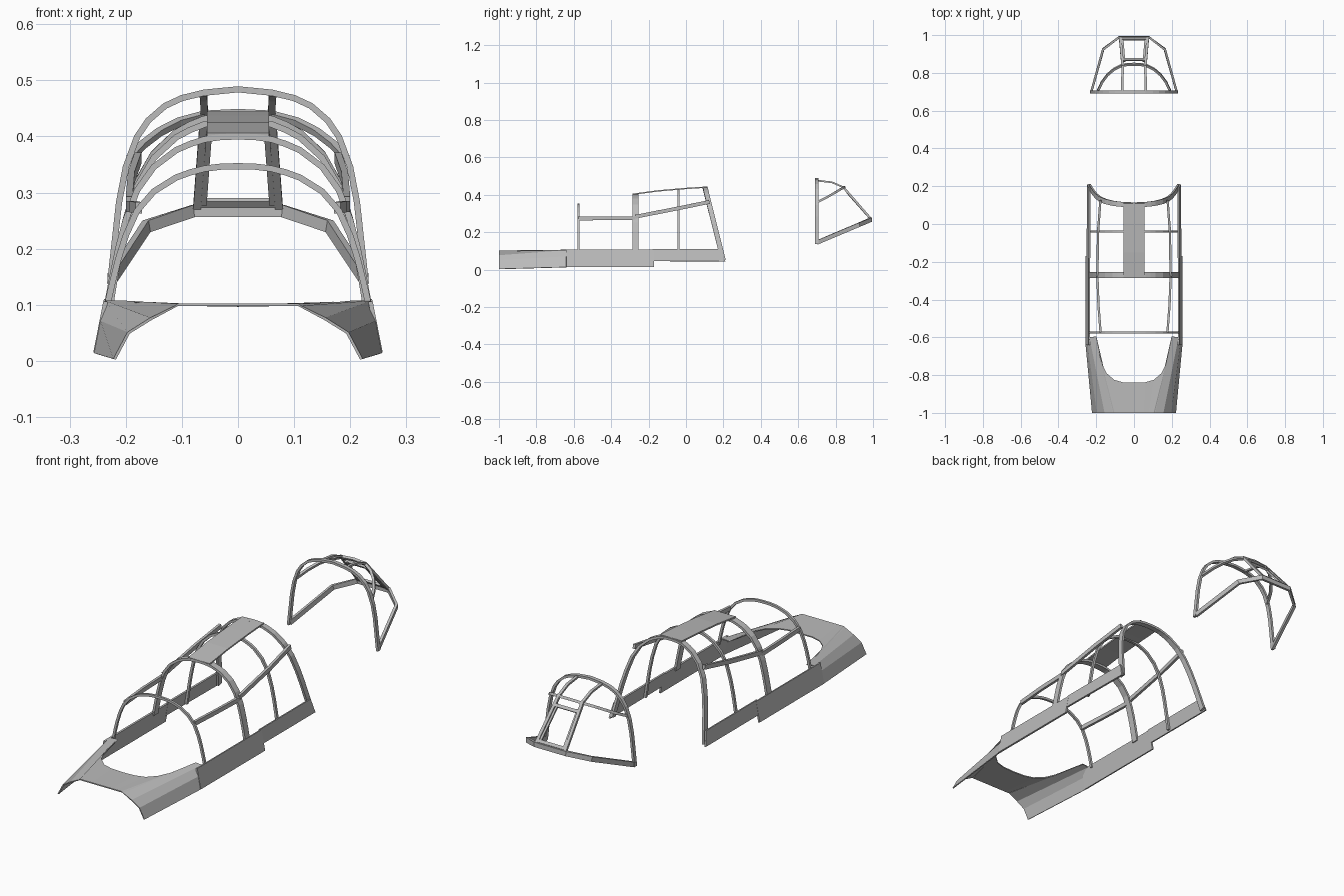
import bpy, bmesh
from mathutils import Vector

if "Cube" in bpy.data.objects:
    bpy.data.objects.remove(bpy.data.objects["Cube"])

grey = bpy.data.materials.new("frame_grey")
grey.use_nodes = True
colour = (0.5, 0.5, 0.5, 1)
grey.diffuse_color = colour
grey.node_tree.nodes["Principled BSDF"].inputs["Base Color"].default_value = colour

X, Y, Z = Vector((1, 0, 0)), Vector((0, 1, 0)), Vector((0, 0, 1))


def finish(name, bm):
    bmesh.ops.recalc_face_normals(bm, faces=bm.faces)
    mesh = bpy.data.meshes.new(name)
    bm.to_mesh(mesh)
    bm.free()
    mesh.materials.append(grey)
    ob = bpy.data.objects.new(name, mesh)
    bpy.context.collection.objects.link(ob)
    return ob


def flip(pts):
    return [(-x, y, z) for x, y, z in pts]


def bar(name, pts, width, thick, across):
    """Sweep a rectangle along a path; its width lies along 'across'."""
    bm = bmesh.new()
    pts = [Vector(p) for p in pts]
    rings = []
    for i, p in enumerate(pts):
        t = (pts[min(i + 1, len(pts) - 1)] - pts[max(i - 1, 0)]).normalized()
        w = (across - t * across.dot(t)).normalized()
        n = t.cross(w)
        rings.append([bm.verts.new(p + w * a * width / 2 + n * b * thick / 2)
                      for a, b in ((-1, -1), (1, -1), (1, 1), (-1, 1))])
    for r, s in zip(rings, rings[1:]):
        for k in range(4):
            bm.faces.new((r[k], r[(k + 1) % 4], s[(k + 1) % 4], s[k]))
    bm.faces.new(rings[0])
    bm.faces.new(rings[-1])
    return finish(name, bm)


def pair(name, pts, width, thick, across):
    bar("left_" + name, pts, width, thick, across)
    bar("right_" + name, flip(pts), width, thick, across)


def sheet(name, row_a, row_b, thick=0.005):
    """Thin plate lofted between two rows of points."""
    bm = bmesh.new()
    a = [bm.verts.new(p) for p in row_a]
    b = [bm.verts.new(p) for p in row_b]
    for i in range(len(a) - 1):
        bm.faces.new((a[i], a[i + 1], b[i + 1], b[i]))
    ob = finish(name, bm)
    mod = ob.modifiers.new("thickness", 'SOLIDIFY')
    mod.thickness = thick
    mod.offset = 0


# Half outline of a hoop: x, and height as a share of the rise
HOOP = [(0, 1), (.03, .997), (.06, .983), (.085, .957), (.11, .922), (.15, .825),
        (.18, .69), (.2, .52), (.213, .36), (.224, .19), (.235, 0)]
SCREEN_HOOP = [(0, 1), (.06, .983), (.1, .955), (.13, .915), (.16, .84), (.18, .755),
               (.2, .60), (.212, .42), (.228, 0)]


def hoop(name, y, base, top, width, thick=.011, lean=0, outline=HOOP):
    half = [(x, y + lean * (1 - h) * (top - base), base + h * (top - base))
            for x, h in outline]
    bar(name, flip(half)[:0:-1] + half, width, thick, Y)


# Canopy hoops
hoop("front_hoop", -.575, .09, .347, .011)
hoop("middle_hoop", -.27, .09, .400, .032)
hoop("thin_hoop", -.04, .05, .428, .012)
hoop("rear_hoop", .102, .05, .438, .026, lean=.25)

# Roof strip and side rails
bar("roof_strip", [(0, -.285, .403), (0, -.15, .421), (0, 0, .434), (0, .11, .441)],
    .11, .007, X)
pair("front_rail", [(.177, -.575, .273), (.188, -.43, .275), (.194, -.27, .275)],
     .02, .012, Z)
pair("rear_rail", [(.194, -.27, .283), (.19, -.04, .328), (.178, .125, .362)],
     .02, .012, Z)

# Sills
for side, m in (("left", 1), ("right", -1)):
    sheet(side + "_front_sill", [(m * .236, -.64, .106), (m * .236, -.17, .106)],
          [(m * .254, -.64, .014), (m * .254, -.17, .014)], .008)
    sheet(side + "_rear_sill", [(m * .235, -.18, .11), (m * .235, .19, .11)],
          [(m * .247, -.18, .046), (m * .245, .21, .044)], .008)

# Front deck with rounded cut-out and folded skirts
front = [(0, -1, .1), (.05, -1, .1), (.08, -1, .1), (.1, -1, .1), (.104, -1, .1),
         (.107, -1, .1), (.11, -1, .098), (.155, -1, .075), (.195, -1, .05),
         (.22, -1, .003)]
back = [(0, -.84, .099), (.06, -.838, .1), (.105, -.825, .1), (.145, -.79, .102),
        (.17, -.74, .103), (.185, -.68, .104), (.2, -.595, .105), (.235, -.6, .105),
        (.243, -.64, .07), (.254, -.64, .013)]
sheet("front_deck", flip(front)[:0:-1] + front, flip(back)[:0:-1] + back)

# Separate windscreen: hoop, lower sill, slanted brow
hoop("screen_hoop", .699, .137, .484, .018, outline=SCREEN_HOOP)
half = [(.08, .988, .267), (.163, .925, .24), (.226, .70, .145)]
bar("screen_sill", flip(half)[::-1] + half, .022, .012, Z)
half = [(0, .846, .441), (.06, .842, .438), (.105, .82, .426), (.14, .79, .408),
        (.17, .75, .385), (.193, .70, .36)]
bar("screen_brow", flip(half)[:0:-1] + half, .012, .012, Vector((0, .5, -.87)))

# Windscreen roof bars and front pane frame
pair("roof_bar", [(.062, .70, .476), (.061, .78, .467), (.06, .845, .439)], .013, .009, X)
pair("pane_post", [(.06, .838, .444), (.073, .988, .272)], .014, .012, X)
pair("inner_post", [(.051, .86, .412), (.061, .978, .279)], .01, .008, X)
slope = Vector((0, -.65, .75))
for name, x, y, z in (("pane_top_bar", .06, .87, .408), ("pane_bottom_bar", .07, .98, .282)):
    bar(name, [(-x, y, z), (x, y, z)], .014, .01, slope)
